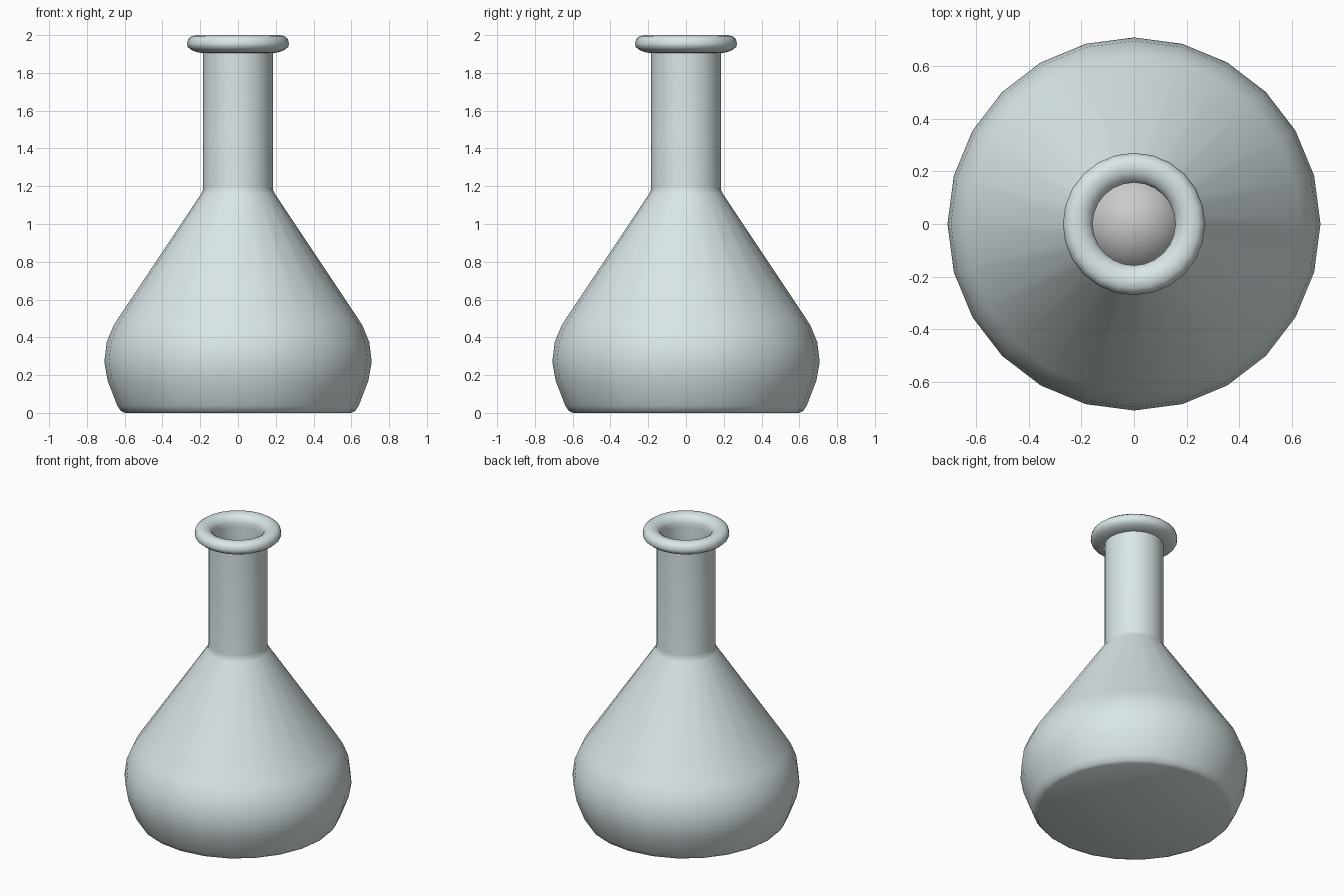
import bpy, bmesh, math

if "Cube" in bpy.data.objects:
    bpy.data.objects.remove(bpy.data.objects["Cube"])

glass = bpy.data.materials.new("pale_glass")
glass.diffuse_color = (0.70, 0.79, 0.80, 1)
glass.use_nodes = True
glass.node_tree.nodes["Principled BSDF"].inputs["Base Color"].default_value = glass.diffuse_color


def lathe(name, profile, sides=24, angle=40):
    """Revolve an (r, z) profile about the z axis."""
    bm = bmesh.new()
    vs = [bm.verts.new((r, 0, z)) for r, z in profile]
    es = [bm.edges.new(p) for p in zip(vs, vs[1:])]
    bmesh.ops.spin(bm, geom=vs + es, cent=(0, 0, 0), axis=(0, 0, 1),
                   angle=math.tau, steps=sides)
    bmesh.ops.remove_doubles(bm, verts=bm.verts, dist=0.0005)
    bmesh.ops.recalc_face_normals(bm, faces=bm.faces)
    me = bpy.data.meshes.new(name)
    bm.to_mesh(me)
    bm.free()
    ob = bpy.data.objects.new(name, me)
    bpy.context.collection.objects.link(ob)
    bpy.ops.object.select_all(action='DESELECT')
    bpy.context.view_layer.objects.active = ob
    ob.select_set(True)
    bpy.ops.object.shade_smooth_by_angle(angle=math.radians(angle))
    return ob


# Hollow flask: outside wall, rounded lip, then inside wall
outer = [(0, 0), (0.60, 0), (0.62, 0.01), (0.64, 0.04), (0.69, 0.17),
         (0.708, 0.27), (0.695, 0.375), (0.66, 0.46), (0.635, 0.50),
         (0.195, 1.16), (0.187, 1.175), (0.184, 1.20), (0.184, 1.905)]
lip = [(0.21, 1.908), (0.245, 1.92), (0.266, 1.937), (0.27, 1.955),
       (0.264, 1.98), (0.245, 1.995), (0.22, 2.0), (0.195, 1.995),
       (0.17, 1.98), (0.157, 1.955), (0.157, 1.92)]
inner = [(0.157, 1.20), (0.167, 1.15), (0.61, 0.48), (0.665, 0.37),
         (0.678, 0.27), (0.66, 0.17), (0.61, 0.03), (0, 0.03)]
flask = lathe("flask", outer + lip + inner, angle=50)
flask.data.materials.append(glass)

# Plain grey ball seen through the mouth
bpy.ops.mesh.primitive_uv_sphere_add(segments=24, ring_count=16, radius=0.2,
                                     location=(0, 0, 0.23))
bpy.context.object.name = "inner_ball"
bpy.ops.object.shade_smooth()
